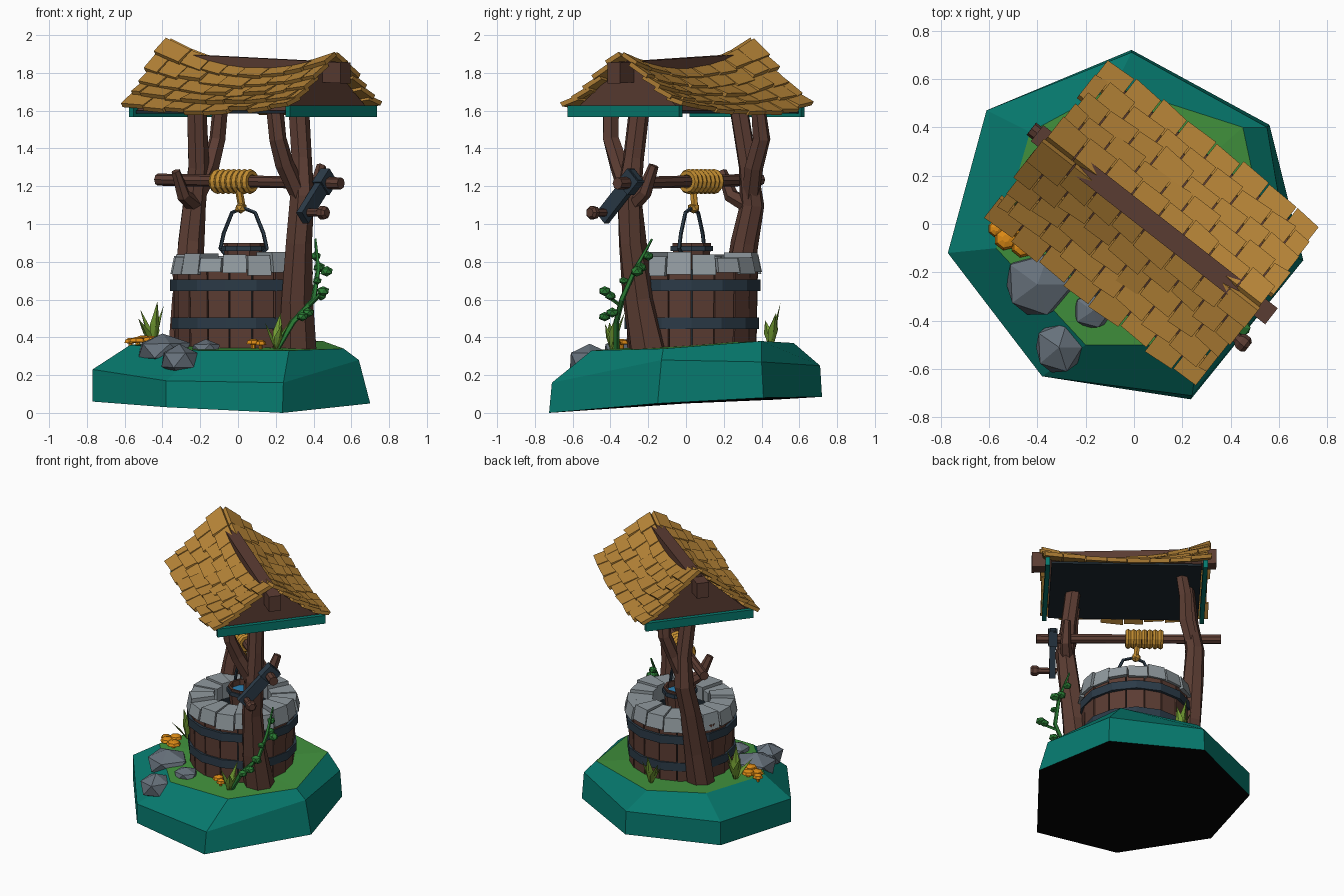
import bpy, bmesh, math, random
from mathutils import Vector as V

if "Cube" in bpy.data.objects:
    bpy.data.objects.remove(bpy.data.objects["Cube"])
random.seed(4)
jit = lambda a: random.uniform(-a, a)
TAU = math.tau
ANG = math.radians(-38)
U = V((math.cos(ANG), math.sin(ANG), 0))      # along ridge and axle
W = V((-math.sin(ANG), math.cos(ANG), 0))     # across the roof
WELL = V((0.015, 0.03, 0))
mats = {}


def P(t, s, z):
    return V((0.08, 0, z)) + U * t + W * s


def mat(name, hexcol):
    lin = [(int(hexcol[i:i + 2], 16) / 255) ** 2.2 for i in (0, 2, 4)]
    mats[name] = bpy.data.materials.new(name)
    mats[name].diffuse_color = (*lin, 1)


for n, h in dict(teal="0f786d", grass="43903f", soil="0a0a0a", wood="5c3f36", roof="b5833a",
                 rim="8f989d", rock="66707a", metal="2f3d49", rope="bf8a33", orange="dd8a1c",
                 leaf="739c36", vine="2f7d38", dark="232c33", water="2f7fb0").items():
    mat(n, h)


def mesh(name, verts, faces, m):
    bm = bmesh.new()
    vs = [bm.verts.new(v) for v in verts]
    for f in faces:
        bm.faces.new([vs[i] for i in f])
    bmesh.ops.recalc_face_normals(bm, faces=bm.faces)
    me = bpy.data.meshes.new(name)
    bm.to_mesh(me)
    bm.free()
    me.materials.append(mats[m])
    ob = bpy.data.objects.new(name, me)
    bpy.context.collection.objects.link(ob)
    return ob


BOX = [(0, 1, 2, 3), (4, 5, 6, 7), (0, 1, 5, 4), (1, 2, 6, 5), (2, 3, 7, 6), (3, 0, 4, 7)]


def boxes(name, groups, m):
    verts = [v for g in groups for v in g]
    faces = [[i + 8 * k for i in f] for k in range(len(groups)) for f in BOX]
    return mesh(name, verts, faces, m)


def bar(a, b, side, up):
    # eight corners of a box from a to b with half extents side and up
    return [p + d for p in (a, b) for d in (side + up, side - up, -side - up, -side + up)]


def wedge(a0, a1, r0, r1, z0, z1, tilt=0):
    return [WELL + V((r * math.cos(a), r * math.sin(a), z)) for z, k in ((z0, 0), (z1, tilt))
            for r, a in ((r0, a0), (r1 - k, a0), (r1 - k, a1), (r0, a1))]


def lathe(name, prof, n, c, m, closed=False):
    verts = [V((c[0] + r * math.cos(TAU * i / n), c[1] + r * math.sin(TAU * i / n), z))
             for r, z in prof for i in range(n)]
    k = len(prof)
    faces = [(j * n + i, j * n + (i + 1) % n, (j + 1) % k * n + (i + 1) % n, (j + 1) % k * n + i)
             for j in range(k if closed else k - 1) for i in range(n)]
    if not closed:
        faces += [tuple(range(n)), tuple(range((k - 1) * n, k * n))]
    return mesh(name, verts, faces, m)


def tube(name, pts, radii, n, m, rough=0.0):
    pts = [V(p) for p in pts]
    verts, q, last = [], None, None
    for i, p in enumerate(pts):
        t = (pts[min(i + 1, len(pts) - 1)] - pts[max(i - 1, 0)]).normalized()
        q = last.rotation_difference(t) @ q if q else t.to_track_quat('Z', 'Y')
        last = t
        r = radii[i] if isinstance(radii, (list, tuple)) else radii
        for k in range(n):
            a = TAU * k / n
            verts.append(p + q @ V((math.cos(a), math.sin(a), 0)) * r * (1 + jit(rough)))
    faces = [(j * n + i, j * n + (i + 1) % n, (j + 1) * n + (i + 1) % n, (j + 1) * n + i)
             for j in range(len(pts) - 1) for i in range(n)]
    faces += [tuple(range(n)), tuple(range(len(verts) - n, len(verts)))]
    return mesh(name, verts, faces, m)


def blob(name, c, size, m, rough=0.0):
    bm = bmesh.new()
    bmesh.ops.create_icosphere(bm, subdivisions=1, radius=1)
    verts = [V(c) + V([v.co[i] * size[i] * (1 + jit(rough)) for i in range(3)]) for v in bm.verts]
    bm.verts.index_update()
    faces = [[v.index for v in f.verts] for f in bm.faces]
    bm.free()
    return mesh(name, verts, faces, m)


# Ground: seven-sided mound with skirt, grass cap and underside
bottom = [(-.01, .72, .085), (.56, .41, .08), (.70, -.15, .05), (.235, -.725, 0), (-.38, -.63, .03), (-.77, -.12, .06), (-.61, .47, .07)]
mid = [(-.01, .71, .25), (.55, .40, .27), (.64, -.13, .28), (.24, -.71, .16), (-.38, -.63, .17), (-.77, -.12, .23), (-.61, .47, .24)]
top = [(-.08, .57, .37), (.45, .40, .38), (.56, -.12, .34), (.27, -.50, .33), (-.2, -.50, .33), (-.57, -.10, .36), (-.43, .38, .37)]
sides = [(j * 7 + i, j * 7 + (i + 1) % 7, j * 7 + 7 + (i + 1) % 7, j * 7 + 7 + i) for j in (0, 1) for i in range(7)]
mesh("ground_skirt", bottom + mid + top, sides, "teal")
mesh("ground_grass", top + [(0, 0, .365)], [(i, (i + 1) % 7, 7) for i in range(7)], "grass")
mesh("ground_underside", bottom + [(0, 0, .05)], [((i + 1) % 7, i, 7) for i in range(7)], "soil")

# Well: staves, liner, metal bands, stone rim
N = 18
staves = []
for i in range(N):
    a, d = TAU * i / N, .01
    o = jit(.006)
    staves.append([v for v in wedge(a + d, a + TAU / N - d, .29, .35 + o, .33, .76, -.008)])
boxes("well_staves", staves, "wood")
lathe("well_liner", [(.33, .34), (.33, .76), (.21, .76), (.21, .5)], 18, WELL, "dark")
for z, r in ((.475, .366), (.675, .374)):
    lathe("well_band", [(r - .03, z - .03), (r, z - .03), (r, z + .03), (r - .03, z + .03)], 14, WELL, "metal", True)
stones, a = [], 0
N = 17
for i in range(N):
    a0, a1 = TAU * i / N + .012, TAU * (i + 1) / N - .012
    stones.append(wedge(a0, a1, .19 + jit(.01), .378 + jit(.01), .735 + jit(.012), .835 + jit(.018), .02))
boxes("well_rim_stones", stones, "rim")

# Posts, each with a forked top and a short prong holding the axle
tube("right_post", [(.31, -.2, .31), (.305, -.25, .6), (.32, -.29, .9), (.34, -.3, 1.15), (.34, -.28, 1.35), (.32, -.24, 1.66)],
     [.105, .085, .075, .068, .055, .055], 7, "wood", .1)
tube("right_post_fork", [(.33, -.30, 1.14), (.25, -.36, 1.32), (.21, -.40, 1.45), (.19, -.40, 1.64)], [.05, .05, .045, .045], 6, "wood", .1)
tube("right_post_prong", [(.34, -.29, 1.1), (.41, -.22, 1.17), (.44, -.17, 1.31)], [.045, .038, .026], 6, "wood", .08)
tube("left_post", [(-.29, .22, .31), (-.27, .26, .6), (-.25, .31, .9), (-.23, .35, 1.1), (-.21, .33, 1.3), (-.22, .27, 1.66)],
     [.095, .08, .07, .066, .055, .052], 7, "wood", .1)
tube("left_post_fork", [(-.22, .34, 1.14), (-.15, .36, 1.3), (-.11, .40, 1.45), (-.09, .38, 1.64)], [.05, .048, .045, .04], 6, "wood", .1)
tube("left_post_prong", [(-.23, .33, 1.1), (-.29, .24, 1.15), (-.33, .19, 1.28)], [.045, .038, .024], 6, "wood", .08)

# Axle, rope coil, crank
tube("axle", [P(-.64, 0, 1.235), P(.59, 0, 1.215)], .032, 8, "wood")
rot = U.to_track_quat('Z', 'Y').to_euler()
for i in range(7):
    bpy.ops.mesh.primitive_torus_add(major_segments=12, minor_segments=6, major_radius=.047, minor_radius=.02,
                                     location=P(-.13 + (i - 3) * .036, 0, 1.225), rotation=rot)
    ob = bpy.context.object
    ob.name = "rope_coil"
    ob.data.materials.append(mats["rope"])
tube("hanging_rope", [P(-.085, -.02, 1.2), P(-.075, 0, 1.09)], .02, 6, "rope")
blob("rope_knot", (.015, .04, 1.085), (.035, .035, .03), "rope")
hub = P(.48, 0, 1.22)
end = hub + V((-.10, -.125, -.16))
d = (end - hub).normalized()
boxes("crank_arm", [bar(hub - d * .06, end + d * .04, U * .02, d.cross(U) * .04),
                    bar(hub - d * .055, hub + d * .045, U * .03, d.cross(U) * .05)], "metal")
tube("crank_handle", [end - U * .03, end + U * .10], .022, 7, "wood")
tube("crank_knob", [end + U * .09, end + U * .105, end + U * .13, end + U * .145], [.026, .037, .037, .024], 7, "wood")

# Bucket with band, water and wire handle
BC = V((.03, .03, 0))
lathe("bucket", [(.085, .66), (.108, .9), (.093, .9), (.09, .85)], 10, BC, "wood")
lathe("bucket_water", [(.09, .855), (.091, .862)], 10, BC, "water")
for z, r in ((.87, .118), (.73, .102)):
    lathe("bucket_band", [(r - .015, z - .014), (r, z - .014), (r, z + .014), (r - .015, z + .014)], 10, BC, "metal", True)
h = V((math.cos(-.5), math.sin(-.5), 0))
arc = [(-.11, .84), (-.14, .87), (-.12, .95), (-.07, 1.06), (0, 1.085), (.07, 1.06), (.12, .95), (.14, .87), (.11, .84)]
tube("bucket_handle", [BC + h * x + V((0, 0, z)) for x, z in arc], .011, 5, "metal")


# Roof: sagging body, trim, beam and shingles
def ridge_z(t):
    q = t / .56
    return 1.82 - .035 * q + .105 * q * q


def slope(t, f, side):
    ze = 1.575 + .03 * (t / .56) ** 2
    return P(t, side * .385 * f, ridge_z(t) * (1 - f) + ze * f - .02 * math.sin(math.pi * min(f, 1)))


ts = [-.5, -.25, 0, .25, .5]
verts = [v for t in ts for v in (P(t, -.36, 1.6), P(t, 0, ridge_z(t) - .005), P(t, .36, 1.6))]
faces = [(3 * i + a, 3 * i + b, 3 * i + 3 + b, 3 * i + 3 + a) for i in range(4) for a, b in ((0, 1), (1, 2))]
mesh("roof_gable_body", verts, faces + [(0, 1, 2), (12, 13, 14)], "wood")
boxes("roof_underside", [bar(P(-.5, 0, 1.593), P(.5, 0, 1.593), W * .365, V((0, 0, .008)))], "dark")
boxes("roof_gable_trim", [bar(P(t - .015, 0, 1.597), P(t + .015, 0, 1.597), W * .375, V((0, 0, .03))) for t in (-.525, .525)], "teal")
boxes("ridge_beam", [bar(P(-.61, 0, 1.85), P(.62, 0, 1.80), W * .042, V((0, 0, .055)))], "wood")

shingles, ROWS, COLS = [], 5, 8
for side in (-1, 1):
    n = W * side * .6 + V((0, 0, .8))
    for r in range(ROWS):
        step = 1.12 / COLS
        cuts = [-.56] + [-.56 + step * (c + (.5 if r % 2 else 0)) + jit(.02) for c in range(0 if r % 2 else 1, COLS)] + [.56]
        for t0, t1 in zip(cuts, cuts[1:]):
            f0, f1 = max(0, r / ROWS - .04), (r + 1) / ROWS + .02 + jit(.03)
            lift, skew = .022 + jit(.008), jit(.015)
            ex0 = jit(.015) if t0 == -.56 else .003
            ex1 = jit(.015) if t1 == .56 else -.003
            low = [slope(t0 + ex0, f0, side), slope(t1 + ex1, f0, side),
                   slope(t1 + ex1, f1 + skew, side) + n * lift, slope(t0 + ex0, f1 - skew, side) + n * lift]
            shingles.append(low + [p + n * .026 for p in low])
boxes("roof_shingles", shingles, "roof")

# Rocks
for c, s in (((-.4, -.25, .33), (.155, .15, .085)), ((-.31, -.51, .28), (.11, .12, .085)), ((-.17, -.36, .34), (.085, .085, .05))):
    blob("rock", c, s, "rock", .08)


# Grass tufts
def tuft(c, blades):
    for ang, lean, ln in blades:
        o = V((math.cos(ang), math.sin(ang), 0))
        s = V((-o.y, o.x, 0)) * .028
        b = V(c)
        m = b + o * lean * .4 + V((0, 0, ln * .5))
        tip = b + o * lean + V((0, 0, ln))
        mesh("grass_blade", [b + s * .4, b - s * .4, m - s, tip, m + s, m + o * .012],
             [(0, 1, 5), (1, 2, 5), (2, 3, 5), (3, 4, 5), (4, 0, 5)], "leaf")


tuft((-.45, .07, .35), [(.3, .06, .22), (2.6, .08, .2), (4.0, .12, .15), (5.2, .05, .24), (1.3, .07, .17)])
tuft((-.03, .45, .35), [(.4, .06, .17), (1.7, .05, .23), (2.8, .08, .18), (3.6, .07, .14)])
tuft((.2, -.39, .33), [(.2, .09, .18), (5.4, .05, .14), (3.4, .06, .15), (1.2, .07, .2)])

# Orange mushrooms
for x, y, z, r in ((-.53, -.06, .385, .05), (-.46, -.09, .39, .05), (-.5, -.01, .395, .045), (-.57, -.02, .38, .035),
                   (.08, -.34, .375, .04), (.12, -.37, .37, .03)):
    lathe("mushroom", [(r * .3, z - .04), (r * .3, z - .012), (r, z - .01), (r * .8, z + .008), (r * .3, z + .016)], 7, (x, y), "orange")

# Vine climbing the right post, with leaf clumps
tube("vine_stem", [(.2, -.37, .33), (.29, -.37, .48), (.4, -.34, .6), (.425, -.27, .76), (.41, -.18, .92)],
     [.018, .016, .015, .013, .006], 5, "vine")
tube("vine_shoot", [(.38, -.35, .57), (.43, -.42, .62), (.45, -.43, .65)], .01, 5, "vine")
for c in ((.45, -.43, .645), (.44, -.40, .62), (.34, -.43, .51), (.37, -.39, .53), (.47, -.26, .75), (.43, -.24, .77), (.41, -.2, .83), (.42, -.33, .70)):
    r = .03 + jit(.006)
    blob("vine_leaf", c, (r, r, r * .8), "vine", .1)

for m in bpy.data.materials:
    if m.users and not m.is_grease_pencil:
        m.use_nodes = True
        m.node_tree.nodes["Principled BSDF"].inputs["Base Color"].default_value = m.diffuse_color
